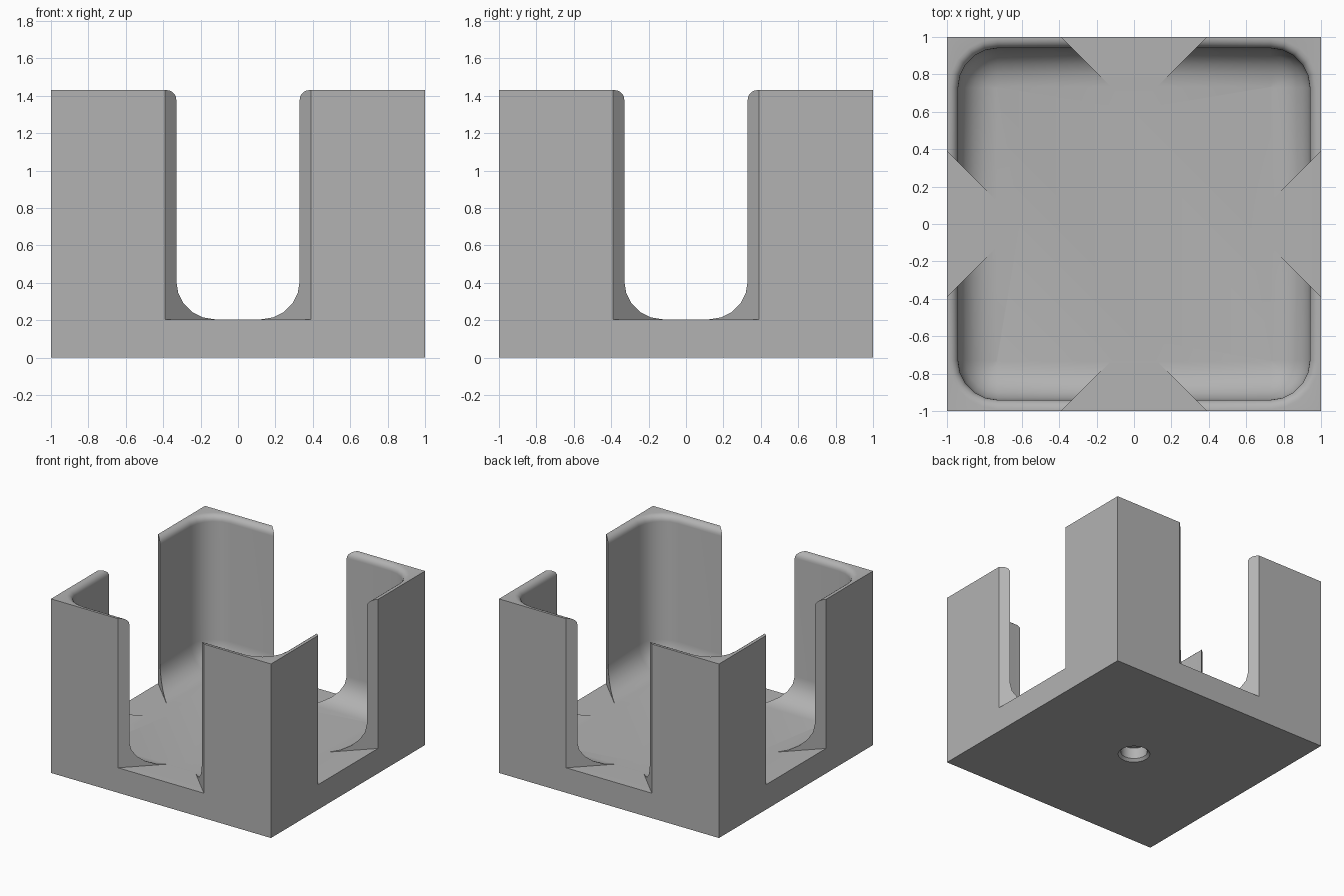
import bpy, bmesh, math

if "Cube" in bpy.data.objects:
    bpy.data.objects.remove(bpy.data.objects["Cube"])

HALF, TOP, FLOOR = 1.0, 1.43, 0.205
INNER, FILLET, LIP, SEG = 0.94, 0.21, 0.05, 5

grey = bpy.data.materials.new("plain grey")
grey.diffuse_color = (0.45, 0.45, 0.45, 1)
grey.use_nodes = True
grey.node_tree.nodes["Principled BSDF"].inputs["Base Color"].default_value = grey.diffuse_color


def loft(name, rings):
    """Closed solid through equal-length rings of points, capped at both ends."""
    bm = bmesh.new()
    loops = [[bm.verts.new(p) for p in ring] for ring in rings]
    n = len(loops[0])
    for a, b in zip(loops, loops[1:]):
        for i in range(n):
            j = (i + 1) % n
            bm.faces.new((a[i], a[j], b[j], b[i]))
    bm.faces.new(loops[0][::-1])
    bm.faces.new(loops[-1])
    bmesh.ops.recalc_face_normals(bm, faces=bm.faces)
    mesh = bpy.data.meshes.new(name)
    bm.to_mesh(mesh)
    bm.free()
    mesh.materials.append(grey)
    obj = bpy.data.objects.new(name, mesh)
    bpy.context.collection.objects.link(obj)
    return obj


def rounded_square(half, radius, z):
    pts = []
    for q in range(4):
        cx = (half - radius) * (1, -1, -1, 1)[q]
        cy = (half - radius) * (1, 1, -1, -1)[q]
        for i in range(SEG + 1):
            a = math.pi / 2 * (q + i / SEG)
            pts.append((cx + radius * math.cos(a), cy + radius * math.sin(a), z))
    return pts


def circle(r, z, n=32):
    return [(r * math.cos(2 * math.pi * i / n), r * math.sin(2 * math.pi * i / n), z)
            for i in range(n)]


# Solid outer block
square = [(-HALF, -HALF), (HALF, -HALF), (HALF, HALF), (-HALF, HALF)]
holder = loft("holder_body", [[(x, y, z) for x, y in square] for z in (0, TOP)])

# Cavity: filleted floor, straight walls, rounded-over lip
rings = []
for i in range(SEG + 1):
    a = math.pi / 2 * i / SEG
    inset = (FILLET - 0.005) * (1 - math.sin(a))
    rings.append(rounded_square(INNER - inset, FILLET - inset,
                                FLOOR + (FILLET - 0.005) * (1 - math.cos(a))))
for i in range(SEG + 1):
    a = math.pi / 2 * i / SEG
    out = LIP * (1 - math.cos(a))
    rings.append(rounded_square(INNER + out, FILLET + out, TOP - LIP + LIP * math.sin(a)))
rings.append(rounded_square(INNER + LIP, FILLET + LIP, TOP + 0.1))
cutters = [loft("cavity_cutter", rings)]

# Four flared side openings
for k in range(4):
    c, s = ((1, 0), (0, 1), (-1, 0), (0, -1))[k]
    tri = [(-0.49, 1.1), (0, 0.61), (0.49, 1.1)]
    cutters.append(loft("opening_cutter", [[(x * c - y * s, x * s + y * c, z)
                                            for x, y in tri] for z in (FLOOR, TOP + 0.2)]))

# Blind hole with chamfered rim under the base
cutters.append(loft("hole_cutter", [circle(0.14, -0.02), circle(0.1, 0.02), circle(0.1, 0.11)]))

for cutter in cutters:
    mod = holder.modifiers.new("cut", 'BOOLEAN')
    mod.operation, mod.solver, mod.object = 'DIFFERENCE', 'EXACT', cutter
    cutter.hide_render = True

# Apply the cuts and discard the cutters
result = bpy.data.meshes.new_from_object(
    holder.evaluated_get(bpy.context.evaluated_depsgraph_get()))
holder.modifiers.clear()
holder.data = result
for cutter in cutters:
    bpy.data.objects.remove(cutter)

bpy.context.view_layer.objects.active = holder
holder.select_set(True)
bpy.ops.object.shade_smooth_by_angle(angle=math.radians(30))
